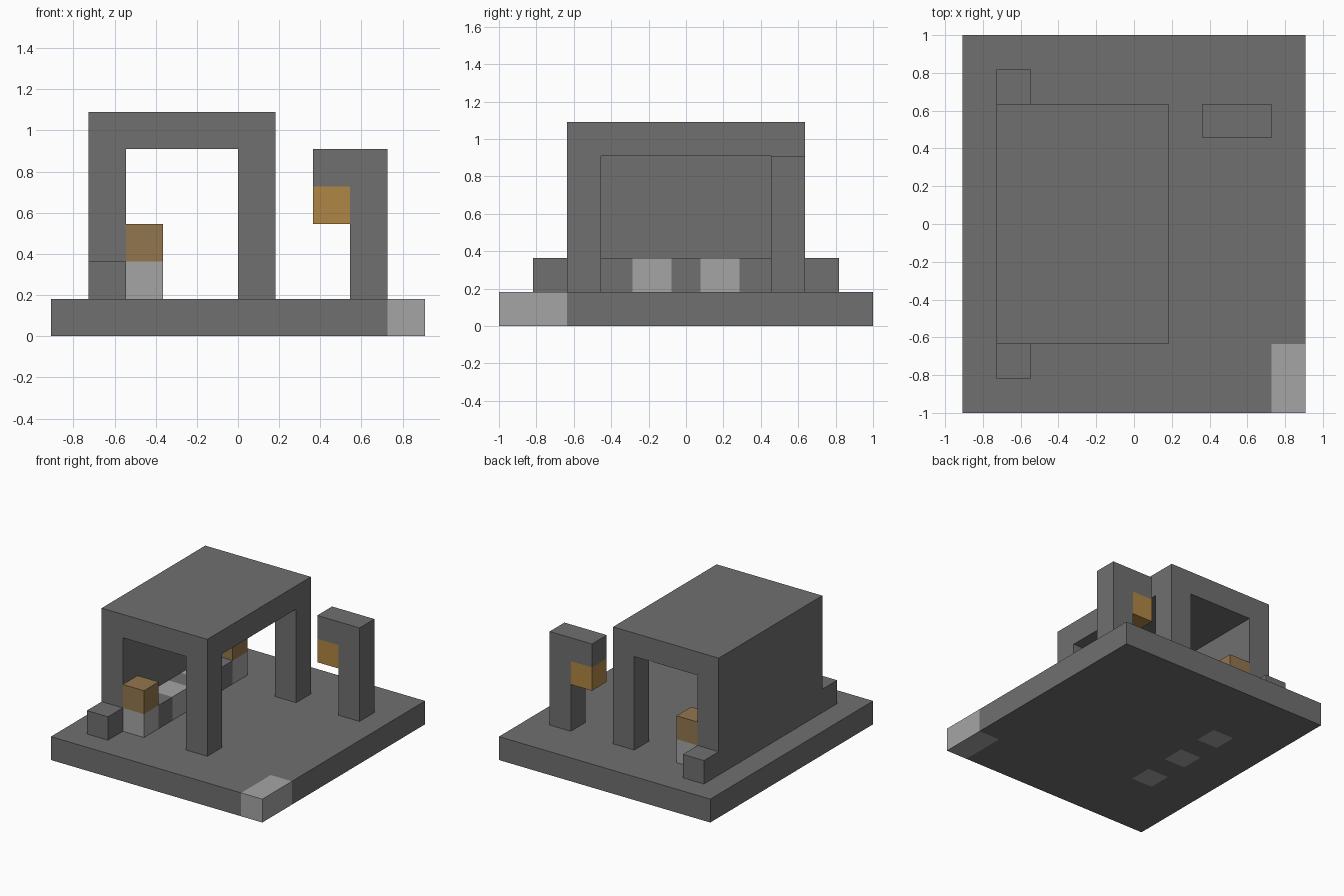
import bpy
import bmesh
from mathutils import Vector

U = 2 / 11  # edge length of one block

cube = bpy.data.objects.get("Cube")
if cube:
    bpy.data.objects.remove(cube, do_unlink=True)


def material(name, rgb):
    m = bpy.data.materials.new(name)
    m.use_nodes = True
    m.diffuse_color = (*rgb, 1)
    bsdf = next(n for n in m.node_tree.nodes if n.type == "BSDF_PRINCIPLED")
    bsdf.inputs["Base Color"].default_value = (*rgb, 1)
    bsdf.inputs["Roughness"].default_value = 0.9
    return m


stone = material("dark stone", (0.162, 0.162, 0.162))
pale = material("pale stone", (0.376, 0.376, 0.376))
amber = material("amber", (0.434, 0.238, 0.058))
brown = material("golden brown", (0.288, 0.181, 0.076))


def finish(name, bm, mats):
    bmesh.ops.recalc_face_normals(bm, faces=bm.faces)
    mesh = bpy.data.meshes.new(name)
    bm.to_mesh(mesh)
    bm.free()
    for m in mats:
        mesh.materials.append(m)
    ob = bpy.data.objects.new(name, mesh)
    bpy.context.collection.objects.link(ob)
    return ob


def box(name, lo, hi, mats, cuts=(), rule=None):
    """Box in block units; cuts are (axis, position), rule picks a face's colour."""
    lo, hi = Vector(lo), Vector(hi)
    bm = bmesh.new()
    bmesh.ops.create_cube(bm, size=1)
    for v in bm.verts:
        v.co = [(lo[i] + hi[i]) / 2 + v.co[i] * (hi[i] - lo[i]) for i in range(3)]
    for axis, pos in cuts:
        normal = Vector([float(i == axis) for i in range(3)])
        bmesh.ops.bisect_plane(bm, geom=bm.verts[:] + bm.edges[:] + bm.faces[:],
                               plane_co=normal * pos, plane_no=normal)
    if rule:
        for f in bm.faces:
            f.material_index = int(rule(f.calc_center_median()))
    bmesh.ops.scale(bm, vec=(U, U, U), verts=bm.verts)
    return finish(name, bm, mats)


def extrusion(name, profile, y0, y1, mats):
    """Extrude an x-z profile along y, in block units."""
    bm = bmesh.new()
    face = bm.faces.new([bm.verts.new((x * U, y0 * U, z * U)) for x, z in profile])
    new = bmesh.ops.extrude_face_region(bm, geom=[face])["geom"]
    moved = [g for g in new if isinstance(g, bmesh.types.BMVert)]
    bmesh.ops.translate(bm, vec=(0, (y1 - y0) * U, 0), verts=moved)
    return finish(name, bm, mats)


# Floor slab with a pale corner and three pale patches underneath
def floor_colour(c):
    corner = c.x > 4 and c.y < -3.5
    patch = c.z < 0.01 and -3 < c.x < -2 and abs(c.y) < 2.5 and round(c.y) % 2 == 0
    return corner or patch


floor_cuts = [(0, x) for x in (-3, -2, 4)]
floor_cuts += [(1, y) for y in (-3.5, -2.5, -1.5, -0.5, 0.5, 1.5, 2.5)]
box("floor_slab", (-5, -5.5, 0), (5, 5.5, 1), [stone, pale], floor_cuts, floor_colour)

# Shelter: solid wall on one side, roof, and a side opened up into two posts
shelter = extrusion("shelter", [(-4, 1), (-4, 6), (1, 6), (1, 1),
                                (0, 1), (0, 5), (-3, 5), (-3, 1)], -3.5, 3.5, [stone])
cutter = box("opening_cutter", (-0.5, -2.5, 0.5), (1.5, 2.5, 5), [stone])
cutter.hide_render = True
mod = shelter.modifiers.new("opening", "BOOLEAN")
mod.operation, mod.solver, mod.object = "DIFFERENCE", "EXACT", cutter
bpy.context.view_layer.objects.active = shelter
bpy.ops.object.modifier_apply(modifier=mod.name)
bpy.data.objects.remove(cutter, do_unlink=True)

# Bench along the wall, alternating pale and dark blocks
BLEED = 0.08  # pale blocks are slightly wider
bench_cuts = [(1, s * (y + d)) for s in (-1, 1)
              for y, d in ((0.5, -BLEED), (1.5, BLEED), (2.5, 0))]
box("bench", (-3, -3.5, 1), (-2, 3.5, 2), [stone, pale], bench_cuts,
    lambda c: 0.5 - BLEED < abs(c.y) < 1.5 + BLEED or abs(c.y) > 2.5)

# Blocks at both ends: a cap on the bench and a step against the wall
for side, sign in (("front", -1), ("back", 1)):
    y = 3 * sign
    box(side + "_bench_cap", (-3, y - 0.5, 2), (-2, y + 0.5, 3), [brown])
    y = 4 * sign
    box(side + "_step", (-4, y - 0.5, 1), (-3, y + 0.5, 2), [stone])

# Lamp post with a hooked arm and a hanging lamp
extrusion("lamp_post", [(3, 1), (4, 1), (4, 5), (2, 5), (2, 4), (3, 4)], 2.5, 3.5, [stone])
box("lamp", (2, 2.5, 3), (3, 3.5, 4), [amber])
